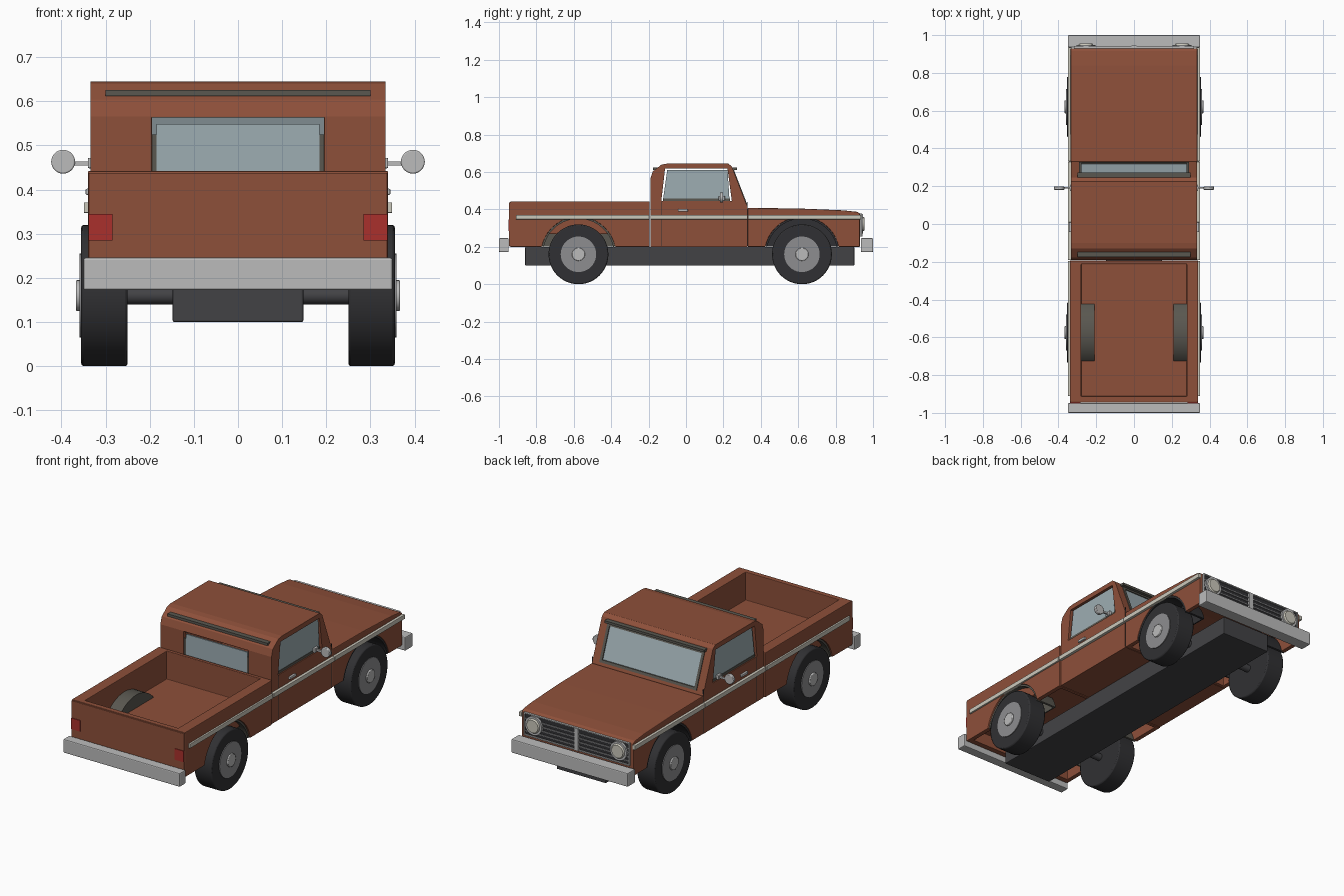
import bpy, bmesh, math
from mathutils import Matrix

if "Cube" in bpy.data.objects:
    bpy.data.objects.remove(bpy.data.objects["Cube"])


def mat(name, r, g, b):
    m = bpy.data.materials.new(name)
    m.diffuse_color = (r, g, b, 1)
    m.use_nodes = True
    m.node_tree.nodes["Principled BSDF"].inputs["Base Color"].default_value = m.diffuse_color
    return m


PAINT = mat("paint", 0.27, 0.08, 0.042)
DARK = mat("rubber", 0.03, 0.03, 0.033)
FRAME = mat("frame_grey", 0.055, 0.055, 0.06)
TRIM = mat("trim", 0.10, 0.095, 0.08)
GLASS = mat("glass", 0.34, 0.42, 0.45)
CHROME = mat("chrome", 0.5, 0.5, 0.5)
RIM = mat("rim", 0.27, 0.27, 0.28)
CREAM = mat("cream", 0.6, 0.58, 0.5)
RED = mat("red_lens", 0.4, 0.03, 0.025)


def finish(name, bm, m, bevel=0):
    bmesh.ops.recalc_face_normals(bm, faces=bm.faces)
    me = bpy.data.meshes.new(name)
    bm.to_mesh(me)
    bm.free()
    ob = bpy.data.objects.new(name, me)
    bpy.context.collection.objects.link(ob)
    if m:
        me.materials.append(m)
    if bevel:
        add_bevel(ob, bevel)
    return ob


def add_bevel(ob, width):
    b = ob.modifiers.new("bevel", 'BEVEL')
    b.width, b.segments, b.limit_method = width, 2, 'ANGLE'


def prism(name, pts, x0, x1, m=None, bevel=0):
    """Extrude a (y, z) profile along x."""
    bm = bmesh.new()
    f = bm.faces.new([bm.verts.new((x0, y, z)) for y, z in pts])
    g = bmesh.ops.extrude_face_region(bm, geom=[f])
    bmesh.ops.translate(bm, vec=(x1 - x0, 0, 0),
                        verts=[v for v in g["geom"] if isinstance(v, bmesh.types.BMVert)])
    return finish(name, bm, m, bevel)


def box(name, x0, x1, y0, y1, z0, z1, m=None, bevel=0):
    return prism(name, [(y0, z0), (y1, z0), (y1, z1), (y0, z1)], x0, x1, m, bevel)


def cyl(name, c, r, depth, axis='X', m=None, r2=None, n=40, bevel=0):
    bm = bmesh.new()
    bmesh.ops.create_cone(bm, cap_ends=True, segments=n, radius1=r,
                          radius2=r if r2 is None else r2, depth=depth)
    rot = Matrix.Rotation(math.pi / 2, 4, 'Y') if axis == 'X' else Matrix.Rotation(-math.pi / 2, 4, 'X')
    bmesh.ops.transform(bm, matrix=Matrix.Translation(c) @ rot, verts=bm.verts)
    ob = finish(name, bm, m, bevel)
    smooth(ob)
    return ob


def activate(ob):
    bpy.ops.object.select_all(action='DESELECT')
    ob.select_set(True)
    bpy.context.view_layer.objects.active = ob


def smooth(ob):
    activate(ob)
    bpy.ops.object.shade_smooth_by_angle(angle=math.radians(35))


def cut(ob, cutters):
    for c in cutters:
        activate(ob)
        b = ob.modifiers.new("cut", 'BOOLEAN')
        b.operation, b.solver, b.object = 'DIFFERENCE', 'EXACT', c
        bpy.ops.object.modifier_apply(modifier=b.name)
        bpy.data.objects.remove(c)


WZ, REAR, FRONT, ARCH = 0.16, -0.575, 0.62, 0.2


def arch_cutters(y):
    return [cyl("arch_cutter", (s * 0.4, y, WZ), ARCH, 0.19) for s in (-1, 1)]


# Chassis and bumpers
box("chassis", -0.148, 0.148, -0.86, 0.9, 0.1, 0.2, FRAME, 0.004)
box("rear_bumper", -0.35, 0.35, -1.0, -0.948, 0.172, 0.246, CHROME, 0.005)
box("front_bumper", -0.35, 0.35, 0.935, 1.0, 0.172, 0.246, CHROME, 0.005)

# Cargo bed: open tray with open underside
bed = box("cargo_bed", -0.34, 0.34, -0.94, -0.194, 0.2, 0.442, PAINT)
cut(bed, [box("c", -0.28, 0.28, -0.912, -0.212, 0.29, 0.6),
          box("c", -0.315, 0.315, -0.912, -0.212, 0.1, 0.268)] + arch_cutters(REAR))
add_bevel(bed, 0.003)
box("tailgate", -0.338, 0.338, -0.946, -0.93, 0.203, 0.438, PAINT, 0.002)

# Cab shell with window openings
cab = prism("cab", [(-0.19, 0.2), (-0.19, 0.565), (-0.178, 0.603), (-0.13, 0.64), (-0.10, 0.645),
                    (0.225, 0.645), (0.245, 0.63), (0.33, 0.41), (0.33, 0.2)], -0.334, 0.334, PAINT)


def slope(z):
    return 0.245 + 0.085 * (0.63 - z) / 0.22


def shield(name, z0, z1, a, b, w, m=None):
    return prism(name, [(slope(z0) + a, z0), (slope(z0) + b, z0),
                        (slope(z1) + b, z1), (slope(z1) + a, z1)], -w, w, m)


cut(cab, [prism("c", [(-0.165, 0.22), (-0.165, 0.56), (-0.12, 0.62), (0.22, 0.62),
                      (0.305, 0.405), (0.305, 0.22)], -0.31, 0.31),
          prism("c", [(-0.132, 0.445), (-0.112, 0.618), (0.222, 0.618), (0.245, 0.445)], -0.5, 0.5),
          box("c", -0.195, 0.195, -0.3, -0.1, 0.435, 0.563),
          shield("c", 0.432, 0.605, -0.06, 0.05, 0.285)])
add_bevel(cab, 0.006)

# Glass and trim
shield("windshield", 0.435, 0.603, -0.01, -0.002, 0.28, GLASS)
trim = shield("windshield_trim", 0.424, 0.611, -0.012, 0.004, 0.292, TRIM)
cut(trim, [shield("c", 0.437, 0.598, -0.06, 0.05, 0.277)])
box("rear_window", -0.184, 0.184, -0.182, -0.174, 0.435, 0.548, GLASS)
for s in (-1, 1):
    box("rear_window_trim", s * 0.184, s * 0.195, -0.184, -0.172, 0.435, 0.525, TRIM)
box("rear_roof_strip", -0.3, 0.3, -0.176, -0.145, 0.612, 0.625, TRIM)
box("front_roof_strip", -0.3, 0.3, 0.235, 0.272, 0.612, 0.625, TRIM)

# Hood and front fenders, open underneath
hood = prism("hood_and_fenders", [(0.33, 0.2), (0.33, 0.408), (0.6, 0.405), (0.84, 0.395),
                                  (0.915, 0.387), (0.93, 0.378), (0.93, 0.2)], -0.335, 0.335, PAINT)
cut(hood, [prism("c", [(0.35, 0.1), (0.35, 0.388), (0.6, 0.385), (0.905, 0.365), (0.905, 0.1)],
                 -0.31, 0.31)] + arch_cutters(FRONT))
add_bevel(hood, 0.004)

# Grille
box("grille_panel", -0.315, 0.315, 0.925, 0.934, 0.255, 0.376, DARK)
box("grille_post", -0.013, 0.013, 0.93, 0.944, 0.255, 0.376, CHROME)
for z in (0.255, 0.372):
    box("grille_frame_bar", -0.318, 0.318, 0.93, 0.942, z, z + 0.006, CHROME)
for i in range(4):
    z = 0.278 + i * 0.022
    box("grille_bar", -0.31, 0.31, 0.93, 0.939, z, z + 0.005, RIM)

for s in (-1, 1):
    # Lamps
    box("grille_side_bar", s * 0.312, s * 0.318, 0.93, 0.942, 0.255, 0.378, CHROME)
    cyl("headlight_ring", (s * 0.255, 0.938, 0.322), 0.05, 0.018, 'Y', CHROME)
    cyl("headlight", (s * 0.255, 0.948, 0.322), 0.043, 0.014, 'Y', CREAM, r2=0.034)
    box("tail_light", s * 0.284, s * 0.338, -0.95, -0.93, 0.285, 0.345, RED)
    # Side stripe, side glass and door furniture
    for y0, y1 in ((-0.91, -0.196), (-0.19, 0.33), (0.332, 0.935)):
        box("side_stripe", s * 0.332, s * 0.349, y0, y1, 0.347, 0.371, CREAM, 0.002)
    prism("side_window", [(-0.122, 0.458), (-0.1, 0.612), (0.222, 0.612), (0.232, 0.458)],
          s * 0.318, s * 0.326, GLASS)
    box("window_sill", s * 0.315, s * 0.328, -0.122, 0.235, 0.445, 0.459, TRIM)
    box("door_handle", s * 0.33, s * 0.345, -0.043, 0.01, 0.388, 0.402, CHROME, 0.003)
    for y in (-0.13, 0.325):
        box("door_seam", s * 0.33, s * 0.3347, y, y + 0.003, 0.205, 0.44, DARK)
    box("mirror_arm", s * 0.325, s * 0.38, 0.187, 0.197, 0.454, 0.464, CHROME)
    cyl("mirror", (s * 0.396, 0.19, 0.463), 0.027, 0.018, 'Y', CHROME, n=28, bevel=0.003)
    box("mirror_mount", s * 0.325, s * 0.34, 0.175, 0.208, 0.448, 0.472, CHROME, 0.003)

    for tag, y, m in (("rear", REAR, TRIM), ("front", FRONT, DARK)):
        # Wheel wells
        arc = [math.radians(12 + 156 * i / 24) for i in range(25)]
        ring = [(y + ARCH * math.cos(a), WZ + ARCH * math.sin(a)) for a in arc]
        inner = [(y + 0.19 * math.cos(a), WZ + 0.19 * math.sin(a)) for a in reversed(arc)]
        smooth(prism(tag + "_wheel_well", ring + inner, s * 0.21, s * 0.332, m))
        prism(tag + "_wheel_well_wall", ring, s * 0.21, s * 0.216, m)
        # Wheels
        cyl(tag + "_tire", (s * 0.3025, y, WZ), 0.16, 0.105, 'X', DARK, n=48, bevel=0.006)
        cyl(tag + "_rim", (s * 0.31, y, WZ), 0.095, 0.098, 'X', RIM)
        cyl(tag + "_hub", (s * 0.34, y, WZ), 0.035, 0.054, 'X', CHROME, n=24, bevel=0.003)

# Axles
for tag, y in (("rear", REAR), ("front", FRONT)):
    cyl(tag + "_axle", (0, y, WZ), 0.02, 0.52, 'X', FRAME, n=16)
